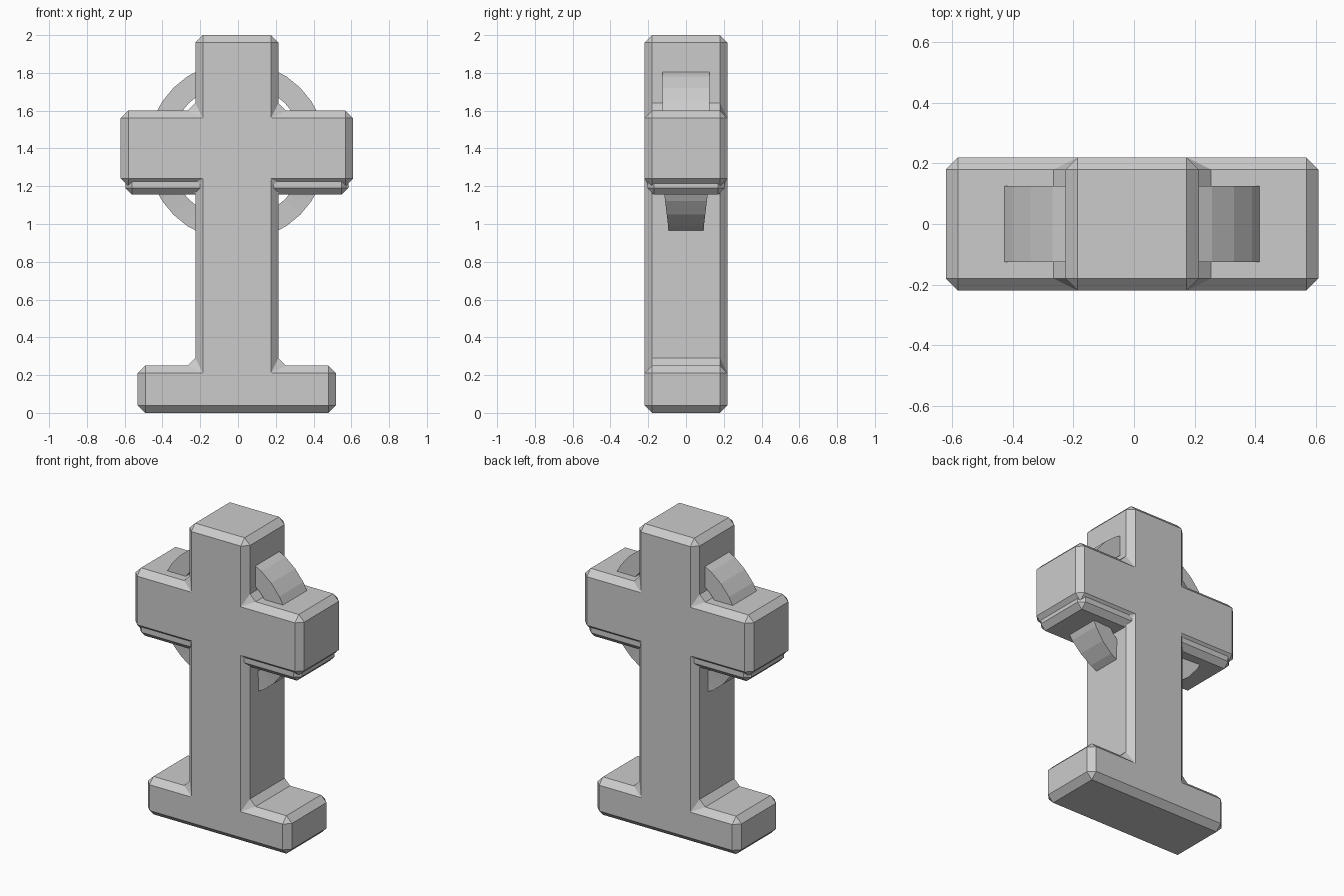
import bpy, bmesh, math

if "Cube" in bpy.data.objects:
    bpy.data.objects.remove(bpy.data.objects["Cube"])

CX = -0.006  # slight offset of the centre line


def make_object(name, bm):
    bmesh.ops.recalc_face_normals(bm, faces=bm.faces)
    mesh = bpy.data.meshes.new(name)
    bm.to_mesh(mesh)
    bm.free()
    obj = bpy.data.objects.new(name, mesh)
    bpy.context.collection.objects.link(obj)
    return obj


def extruded(name, half_profile, half_depth, bevel):
    """Mirror a half outline, extrude along y and chamfer every edge."""
    outline = half_profile + [(-x, z) for x, z in reversed(half_profile)]
    bm = bmesh.new()
    face = bm.faces.new([bm.verts.new((x + CX, -half_depth, z)) for x, z in outline])
    geom = bmesh.ops.extrude_face_region(bm, geom=[face])["geom"]
    verts = [g for g in geom if isinstance(g, bmesh.types.BMVert)]
    bmesh.ops.translate(bm, verts=verts, vec=(0, 2 * half_depth, 0))
    obj = make_object(name, bm)
    mod = obj.modifiers.new("chamfer", 'BEVEL')
    mod.width = bevel
    mod.segments = 1
    mod.limit_method = 'ANGLE'
    return obj


# Cross with foot, one chamfered solid
extruded("cross_body", [
    (0.525, 0), (0.525, 0.25), (0.22, 0.25), (0.22, 1.2),
    (0.615, 1.2), (0.615, 1.6), (0.22, 1.6), (0.22, 2.0)], 0.22, 0.04)

# Stepped slab under the arms
extruded("arm_underside", [(0.59, 1.155), (0.59, 1.26)], 0.205, 0.035)

# Ring behind the arms, narrower towards the bottom
SIDES, ZC, R_OUT, R_IN = 32, 1.385, 0.475, 0.36
bm = bmesh.new()
loops = []
for i in range(SIDES):
    a = 2 * math.pi * i / SIDES
    s, c = math.sin(a), math.cos(a)
    depth = 0.125 if s > -0.3 else 0.125 - 0.04 * (-s - 0.3) / 0.7
    loops.append([bm.verts.new((CX + r * c, y, ZC + r * s))
                  for r, y in ((R_OUT, -depth), (R_OUT, depth), (R_IN, depth), (R_IN, -depth))])
for i in range(SIDES):
    p, q = loops[i], loops[(i + 1) % SIDES]
    for k in range(4):
        m = (k + 1) % 4
        bm.faces.new((p[k], q[k], q[m], p[m]))
make_object("ring", bm)
